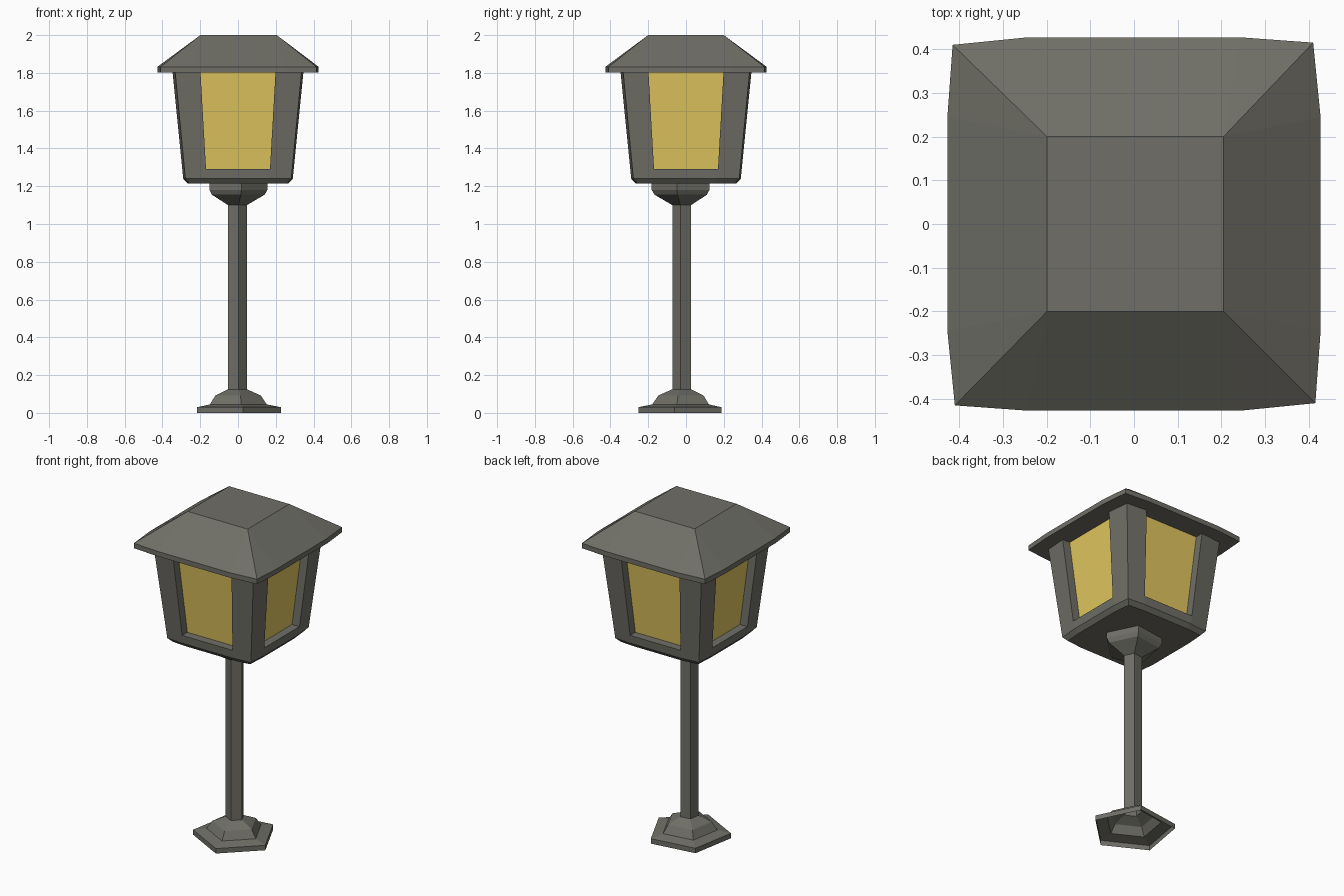
import bpy, bmesh, math
from mathutils import Vector

if "Cube" in bpy.data.objects:
    bpy.data.objects.remove(bpy.data.objects["Cube"])


def material(name, rgb):
    m = bpy.data.materials.new(name)
    m.diffuse_color = (*rgb, 1)
    m.use_nodes = True
    m.node_tree.nodes["Principled BSDF"].inputs["Base Color"].default_value = m.diffuse_color
    return m


METAL = material("dark_metal", (0.160, 0.158, 0.135))
GLASS = material("amber_glass", (0.76, 0.57, 0.115))


def finish(name, bm, mats, fix_normals=True):
    if fix_normals:
        bmesh.ops.recalc_face_normals(bm, faces=bm.faces[:])
    me = bpy.data.meshes.new(name)
    bm.to_mesh(me)
    bm.free()
    for m in mats:
        me.materials.append(m)
    ob = bpy.data.objects.new(name, me)
    bpy.context.collection.objects.link(ob)
    return ob


def five_sided(name, profile, cx=-0.005, cy=-0.02, turn=-82):
    """Open five-sided lathe from (radius, height) pairs, bottom to top."""
    bm = bmesh.new()
    rings = []
    for r, z in profile:
        rings.append([bm.verts.new((cx + r * math.cos(math.radians(turn + 72 * k)),
                                    cy + r * math.sin(math.radians(turn + 72 * k)), z))
                      for k in range(5)])
    for a, b in zip(rings, rings[1:]):
        for k in range(5):
            j = (k + 1) % 5
            bm.faces.new((a[k], a[j], b[j], b[k]))
    return finish(name, bm, [METAL], False)


def bulged_square(half, z):
    """Twelve points: a square whose sides bow out slightly (3 per side)."""
    s = half / 0.427
    pts = []
    for q in range(4):
        for x, y in ((-0.245, -0.427), (0.245, -0.427), (0.415, -0.41)):
            for _ in range(q):
                x, y = -y, x
            pts.append(Vector((x * s, y * s, z)))
    return pts


# Foot, post and collar
five_sided("foot", [(0.235, 0), (0.235, 0.03), (0.16, 0.045),
                    (0.128, 0.092), (0.053, 0.125)])
five_sided("post", [(0.053, 0.12), (0.053, 1.105)])
five_sided("collar", [(0.053, 1.10), (0.148, 1.155), (0.163, 1.18), (0.163, 1.22)])

# Lantern body with recessed glass in the middle face of each side
bm = bmesh.new()
half_at = lambda z: 0.29 + (z - 1.24) * (0.347 - 0.29) / (1.81 - 1.24)
levels = [(0.268, 1.215), (0.29, 1.24), (half_at(1.29), 1.29), (0.347, 1.81)]
rings = [[bm.verts.new(p) for p in bulged_square(h, z)] for h, z in levels]
bm.faces.new(rings[0][::-1])
bm.faces.new(rings[-1])
for i, (a, b) in enumerate(zip(rings, rings[1:])):
    for k in range(12):
        j = (k + 1) % 12
        quad = [a[k], a[j], b[j], b[k]]
        if i < 2 or k % 3:
            bm.faces.new(quad)
            continue
        mid = (a[k].co + a[j].co) / 2
        inward = Vector((-mid.x, -mid.y, 0)).normalized() * 0.05
        inner = [bm.verts.new(v.co + inward) for v in quad]
        for n in range(4):
            m = (n + 1) % 4
            bm.faces.new((quad[n], quad[m], inner[m], inner[n]))
        bm.faces.new(inner).material_index = 1
finish("lantern_body", bm, [METAL, GLASS])

# Roof: hull of the eave band and the flat square top
bm = bmesh.new()
points = bulged_square(0.427, 1.802) + bulged_square(0.427, 1.832)
points += [Vector((0.003 + 0.202 * sx, 0.2 * sy, 2.0)) for sx in (-1, 1) for sy in (-1, 1)]
for p in points:
    bm.verts.new(p)
bmesh.ops.convex_hull(bm, input=bm.verts[:])
bmesh.ops.dissolve_limit(bm, angle_limit=0.01, verts=bm.verts[:], edges=bm.edges[:])
finish("roof", bm, [METAL])
